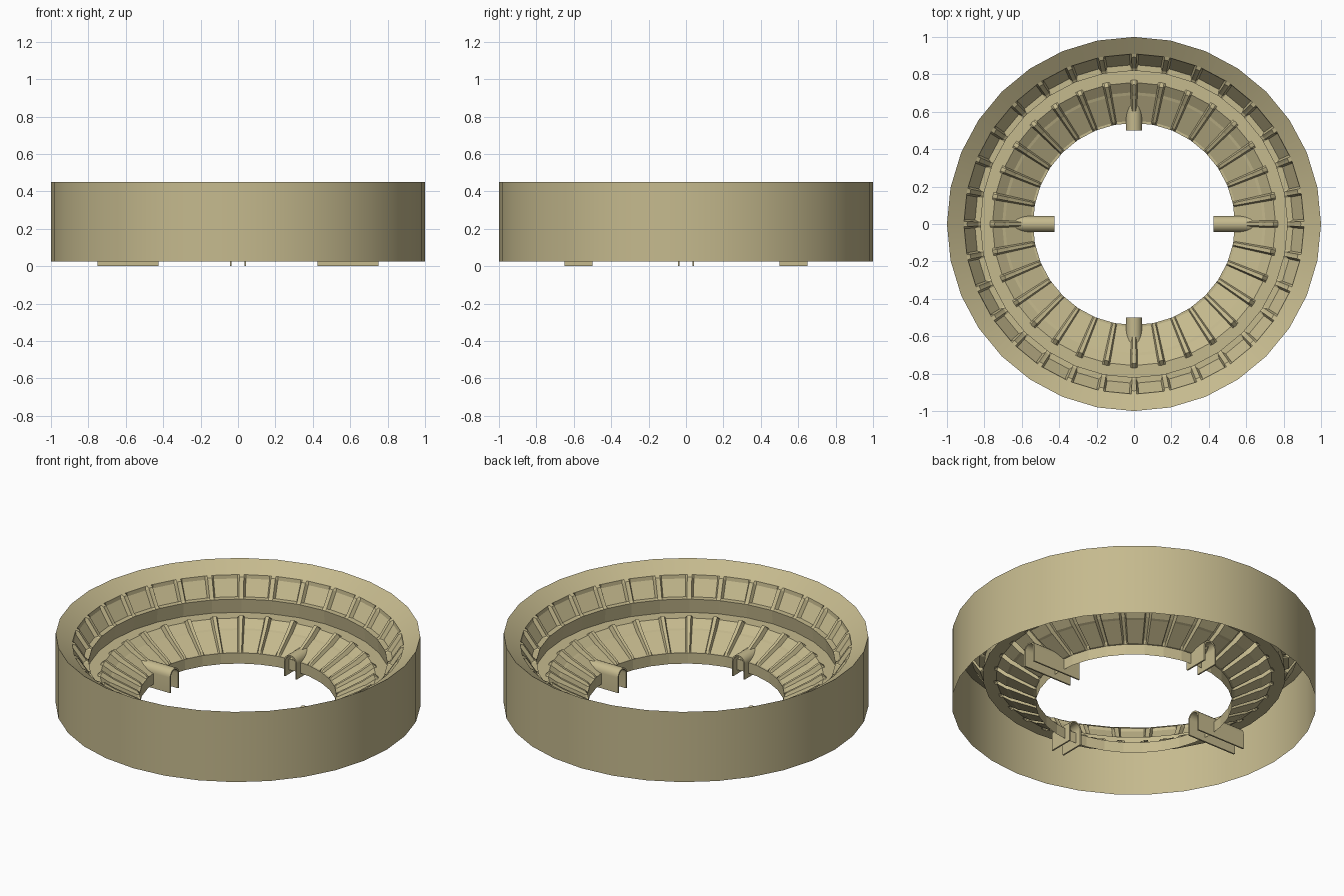
import bpy, math

if "Cube" in bpy.data.objects:
    bpy.data.objects.remove(bpy.data.objects["Cube"])

N = 32                     # sides of the arena
STEP = 2 * math.pi / N


def make_object(name, verts, faces, smooth=False):
    mesh = bpy.data.meshes.new(name)
    mesh.from_pydata(verts, [], faces)
    mesh.update()
    obj = bpy.data.objects.new(name, mesh)
    bpy.context.collection.objects.link(obj)
    mat = bpy.data.materials.get("sandstone")
    if not mat:
        mat = bpy.data.materials.new("sandstone")
        mat.diffuse_color = (0.56, 0.49, 0.27, 1)
        mat.use_nodes = True
        mat.node_tree.nodes["Principled BSDF"].inputs["Base Color"].default_value = mat.diffuse_color
    mesh.materials.append(mat)
    if smooth:
        bpy.ops.object.select_all(action='DESELECT')
        obj.select_set(True)
        bpy.context.view_layer.objects.active = obj
        bpy.ops.object.shade_smooth_by_angle(angle=math.radians(25))
    return obj


def ring(name, columns, smooth=False):
    """Skin (offset angle, profile) columns around all N sectors."""
    verts, faces = [], []
    for s in range(N):
        for off, profile in columns:
            # keep in-between columns on the straight chord of the polygon
            k = math.cos(STEP / 2) / math.cos(STEP / 2 - abs(off))
            a = s * STEP + off
            verts += [(r * k * math.cos(a), r * k * math.sin(a), z) for r, z in profile]
    m = len(columns[0][1])
    total = N * len(columns)
    for c in range(total):
        d = (c + 1) % total
        for i in range(m - 1):
            faces.append((c * m + i, d * m + i, d * m + i + 1, c * m + i + 1))
    return make_object(name, verts, faces, smooth)


# Outer wall with its sloping rim
ring("outer_wall", [(0, [(1, .025), (1, .45), (.91, .392)])], smooth=True)

# Stepped seating bowl: panels between raised ribs
panel = [(.91, .392), (.907, .37), (.852, .285), (.82, .285), (.83, .20), (.77, .20),
         (.757, .20), (.705, .163), (.69, .158), (.553, .09), (.54, .09), (.54, .025)]
rib = [(.91, .392), (.892, .385), (.832, .292), (.82, .285), (.83, .20), (.77, .20),
       (.745, .222), (.695, .188), (.685, .180), (.553, .108), (.54, .09), (.54, .025)]
ring("seating_bowl", [(-.026, panel), (-.014, rib), (0, rib), (.014, rib), (.026, panel)])


# Four arched entrance tunnels, open at the bottom
def tunnel(name, angle, r0, r1, half=.043, top=.135, t=.009, seg=10):
    def arch(w):
        pts = [(-w, 0)]
        for i in range(seg + 1):
            a = math.pi - math.pi * i / seg
            pts.append((w * math.cos(a), top - half + w * math.sin(a)))
        return pts + [(w, 0)]

    outline = arch(half) + arch(half - t)[::-1]
    n = len(outline)
    h = n // 2
    verts = []
    for r in (r0, r1):
        for y, z in outline:
            verts.append((r * math.cos(angle) - y * math.sin(angle),
                          r * math.sin(angle) + y * math.cos(angle), z))
    faces = [(i, n + i, n + (i + 1) % n, (i + 1) % n) for i in range(n)]
    for i in range(h - 1):
        j = n - 1 - i
        faces.append((i, i + 1, j - 1, j))
        faces.append((n + j, n + j - 1, n + i + 1, n + i))
    make_object(name, verts, faces, smooth=True)


for i, side in enumerate(("right", "back", "left", "front")):
    inner, outer = ((.425, .75), (.50, .65))[i % 2]
    tunnel(side + "_entrance_tunnel", i * math.pi / 2, inner, outer)
